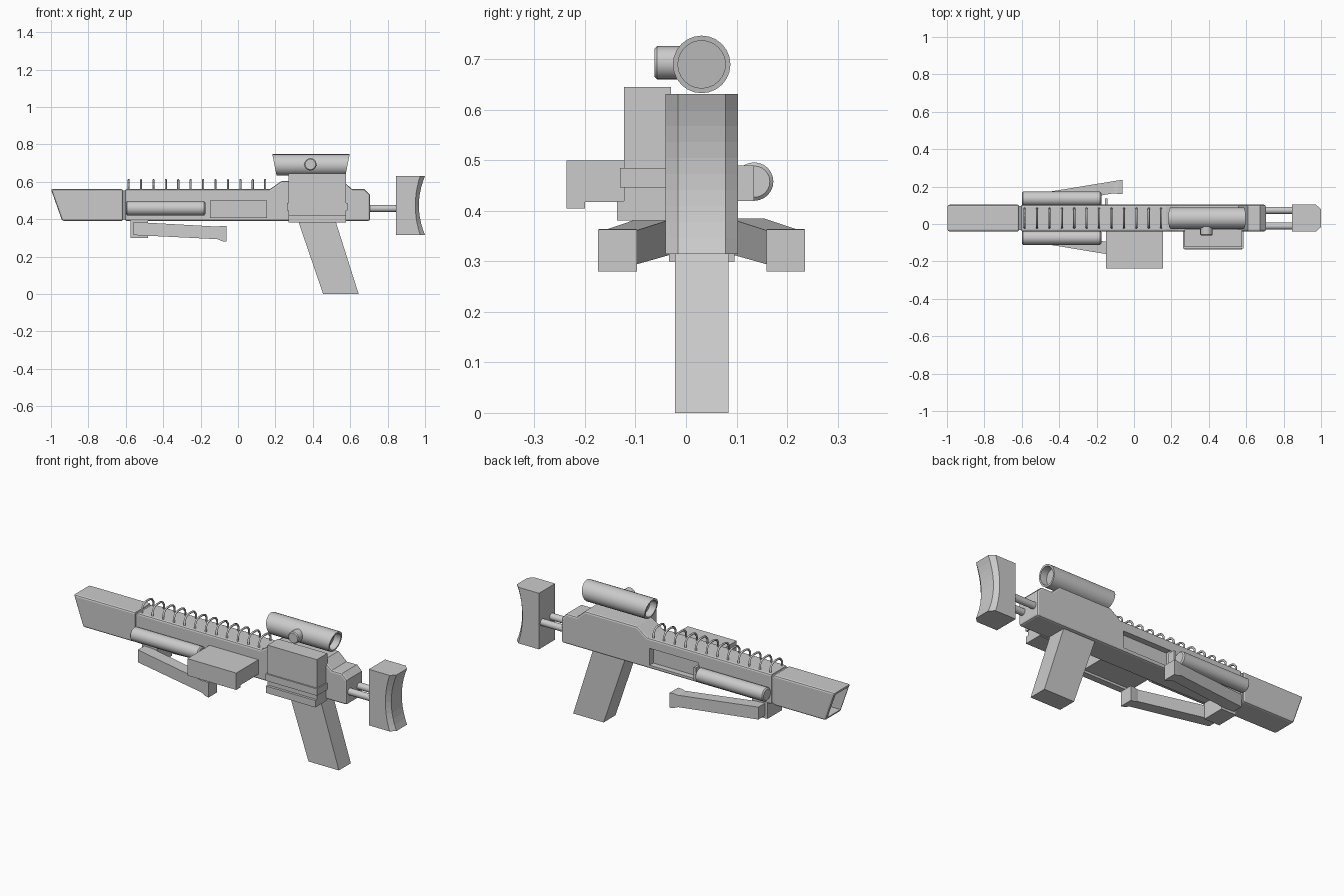
import bpy, bmesh
from math import cos, sin, pi

if "Cube" in bpy.data.objects:
    bpy.data.objects.remove(bpy.data.objects["Cube"])

CY = 0.031  # centre plane of the gun


def loft(name, rings, smooth=False, bevel=0):
    """Skin a list of equal-length point rings and cap both ends."""
    bm = bmesh.new()
    vs = [[bm.verts.new(p) for p in r] for r in rings]
    n = len(rings[0])
    for a, b in zip(vs, vs[1:]):
        for i in range(n):
            j = (i + 1) % n
            bm.faces.new((a[i], a[j], b[j], b[i]))
    bm.faces.new(vs[0])
    bm.faces.new(vs[-1])
    bmesh.ops.recalc_face_normals(bm, faces=bm.faces)
    me = bpy.data.meshes.new(name)
    bm.to_mesh(me)
    bm.free()
    ob = bpy.data.objects.new(name, me)
    bpy.context.collection.objects.link(ob)
    if bevel:
        m = ob.modifiers.new("bevel", 'BEVEL')
        m.width, m.segments = bevel, 2
        m.limit_method, m.angle_limit = 'ANGLE', 0.9
    if smooth:
        bpy.ops.object.select_all(action='DESELECT')
        ob.select_set(True)
        bpy.context.view_layer.objects.active = ob
        bpy.ops.object.shade_smooth_by_angle(angle=0.6)
    return ob


def prism(name, profile, y0, y1, bevel=0):
    """Extrude an xz profile along y."""
    return loft(name, [[(x, y, z) for x, z in profile] for y in (y0, y1)], bevel=bevel)


def box(name, x0, x1, y0, y1, z0, z1, bevel=0):
    return prism(name, [(x0, z0), (x1, z0), (x1, z1), (x0, z1)], y0, y1, bevel)


def turned(name, rings, a, b, axis='x', n=24):
    """Lathe (position, radius, end shear) rings along x or y."""
    out = []
    for p, r, s in rings:
        ring = []
        for i in range(n):
            u, v = r * cos(2 * pi * i / n), r * sin(2 * pi * i / n)
            ring.append((p + s * v, a + u, b + v) if axis == 'x' else (a + u, p, b + v))
        out.append(ring)
    return loft(name, out, smooth=True)


def cut(ob, cutter):
    cutter.hide_render = True
    cutter.hide_set(True)
    m = ob.modifiers.new("cut", 'BOOLEAN')
    m.operation, m.object, m.solver = 'DIFFERENCE', cutter, 'EXACT'


# Receiver with raised scope base and a recess on the far side
body = prism("receiver", [(-0.605, 0.39), (0.705, 0.39), (0.705, 0.53), (0.675, 0.56),
                          (0.61, 0.56), (0.56, 0.605), (0.235, 0.605), (0.17, 0.56),
                          (-0.605, 0.56)], -0.04, 0.103, 0.01)
cut(body, box("port_cutter", -0.15, 0.155, 0.07, 0.2, 0.41, 0.505))
box("port_hinge", -0.156, -0.142, 0.095, 0.135, 0.42, 0.49)

# Hollow muzzle shroud with raked mouth
muzzle = prism("muzzle_shroud", [(-1.0, 0.56), (-0.94, 0.39), (-0.614, 0.39), (-0.614, 0.56)],
               -0.04, 0.103, 0.01)
cut(muzzle, box("bore_cutter", -1.1, -0.65, -0.026, 0.089, 0.405, 0.546))
box("muzzle_joint", -0.63, -0.59, -0.032, 0.095, 0.398, 0.552)

# Cooling hoops along the top
for i in range(12):
    cu = bpy.data.curves.new("cooling_hoop", 'CURVE')
    cu.dimensions, cu.bevel_depth, cu.bevel_resolution = '3D', 0.0055, 1
    cu.use_fill_caps = True
    sp = cu.splines.new('POLY')
    pts = [(-0.052, 0.545), (-0.05, 0.585), (-0.037, 0.603), (-0.018, 0.61),
           (0.018, 0.61), (0.037, 0.603), (0.05, 0.585), (0.052, 0.545)]
    sp.points.add(len(pts) - 1)
    for p, (y, z) in zip(sp.points, pts):
        p.co = (-0.585 + i * 0.0664, CY + y, z, 1)
    bpy.context.collection.objects.link(bpy.data.objects.new("cooling_hoop", cu))

# Side tubes, stock rods and bipod legs, one per side
for s, side in ((-1, "near"), (1, "far")):
    turned(side + "_side_tube", [(-0.6, 0.031, 0), (-0.594, 0.038, 0), (-0.181, 0.038, 0),
                                 (-0.175, 0.031, 0)], CY + s * 0.104, 0.458)
    turned(side + "_stock_rod", [(0.69, 0.019, 0), (0.86, 0.019, 0)], CY + s * 0.042, 0.457, n=16)
    leg = []
    for x, y0, y1, z0, z1 in ((-0.56, 0.055, 0.124, 0.315, 0.385),
                              (-0.11, 0.133, 0.198, 0.293, 0.36),
                              (-0.085, 0.13, 0.202, 0.282, 0.364),
                              (-0.062, 0.128, 0.205, 0.28, 0.363)):
        leg.append([(x, CY + s * y, z) for y, z in ((y0, z0), (y1, z0), (y1, z1), (y0, z1))])
    loft(side + "_bipod_leg", leg)
box("bipod_mount", -0.575, -0.48, CY - 0.065, CY + 0.065, 0.30, 0.395)

# Side magazine with a deeper outer end
box("side_magazine", -0.15, 0.155, -0.21, -0.03, 0.418, 0.50)
box("magazine_end", -0.15, 0.155, -0.237, -0.2, 0.405, 0.50)

# Power pack on the near side with band and base ledge
box("power_pack", 0.27, 0.578, -0.123, -0.03, 0.385, 0.645)
box("pack_band", 0.262, 0.585, -0.131, -0.035, 0.446, 0.485)
box("pack_base", 0.27, 0.578, -0.137, -0.035, 0.381, 0.42)

# Pistol grip
prism("grip", [(0.32, 0.395), (0.52, 0.395), (0.645, 0), (0.455, 0)], CY - 0.053, CY + 0.053)

# Scope with raked, recessed ends and an adjustment knob
F, R = -0.2, 0.2
turned("scope", [(0.235, 0.047, F), (0.195, 0.047, F), (0.195, 0.057, F), (0.586, 0.057, R),
                 (0.586, 0.047, R), (0.546, 0.047, R)], CY, 0.69)
turned("scope_knob", [(-0.062, 0.028, 0), (-0.057, 0.033, 0), (0.01, 0.033, 0)],
       0.387, 0.693, 'y', 16)

# Shoulder stock: concave, chamfered rear
rings = []
for i in range(11):
    t = -1 + i / 5
    xr = 0.967 + 0.033 * t * t
    xe = 0.948 + 0.026 * t * t
    rings.append([(x, CY + y, 0.473 + 0.158 * t) for x, y in
                  ((0.845, -0.072), (xe, -0.072), (xr, -0.047),
                   (xr, 0.047), (xe, 0.072), (0.845, 0.072))])
loft("shoulder_stock", rings)
